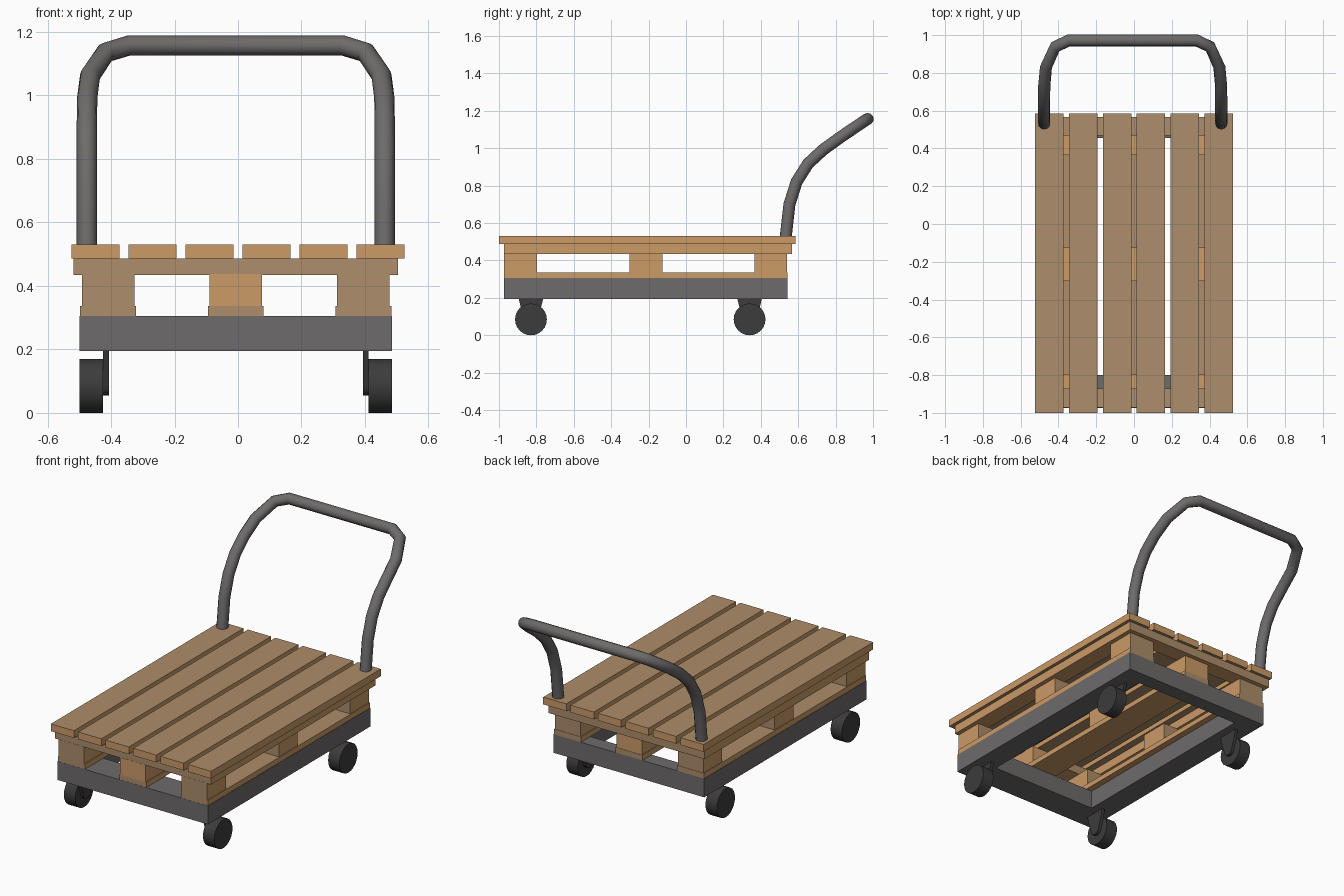
import bpy, bmesh, math
from mathutils import Vector

if "Cube" in bpy.data.objects:
    bpy.data.objects.remove(bpy.data.objects["Cube"])

CX = -0.007  # centre line of everything below the planks


def material(name, r, g, b):
    m = bpy.data.materials.new(name)
    m.diffuse_color = (r, g, b, 1)
    m.use_nodes = True
    m.node_tree.nodes["Principled BSDF"].inputs["Base Color"].default_value = m.diffuse_color
    return m


DULL = material("weathered_wood", 0.42, 0.27, 0.145)
TAN = material("fresh_wood", 0.60, 0.325, 0.137)
STEEL = material("grey_steel", 0.155, 0.145, 0.145)
DARK = material("dark_rubber", 0.045, 0.045, 0.045)


def finish(bm, name, mats, smooth=False):
    bmesh.ops.recalc_face_normals(bm, faces=bm.faces)
    me = bpy.data.meshes.new(name)
    bm.to_mesh(me)
    bm.free()
    ob = bpy.data.objects.new(name, me)
    bpy.context.collection.objects.link(ob)
    for m in mats:
        me.materials.append(m)
    if smooth:
        bpy.ops.object.select_all(action='DESELECT')
        ob.select_set(True)
        bpy.context.view_layer.objects.active = ob
        bpy.ops.object.shade_smooth_by_angle(angle=math.radians(40))
    return ob


def box(name, x0, x1, y0, y1, z0, z1, mats, dull=None):
    """Box from its limits; faces whose normal passes `dull` get material 1."""
    bm = bmesh.new()
    bmesh.ops.create_cube(bm, size=1)
    for v in bm.verts:
        v.co = Vector(((x0 + x1) / 2 + v.co.x * (x1 - x0),
                       (y0 + y1) / 2 + v.co.y * (y1 - y0),
                       (z0 + z1) / 2 + v.co.z * (z1 - z0)))
    bm.normal_update()
    if dull:
        for f in bm.faces:
            f.material_index = 1 if dull(f.normal) else 0
    return finish(bm, name, mats)


WOOD = [TAN, DULL]

# deck planks
for i in range(6):
    x = (i - 2.5) * 0.1795
    box(f"deck_plank_{i+1}", x - 0.0755, x + 0.0755, -1.0, 0.585, 0.487, 0.53,
        WOOD, lambda n: abs(n.z) > 0.5)

# ring of boards under the planks
ends = lambda n: abs(n.y) > 0.5 or n.z > 0.5
for name, y0, y1 in (("front", -0.972, -0.87), ("back", 0.468, 0.567)):
    box(f"{name}_cross_board", CX - 0.511, CX + 0.511, y0, y1, 0.435, 0.487, WOOD, ends)
for name, s in (("left", -1), ("right", 1)):
    a, b = sorted((CX + s * 0.511, CX + s * 0.41))
    box(f"{name}_side_board", a, b, -0.87, 0.468, 0.435, 0.487, WOOD)

# pallet skids and spacer blocks
for col, x in (("left", -0.402), ("middle", 0), ("right", 0.402)):
    x += CX
    box(f"{col}_skid", x - 0.088, x + 0.088, -0.972, 0.543, 0.305, 0.336, WOOD, ends)
    rule = None if col == "middle" else (lambda n: abs(n.y) > 0.5)
    for row, y in (("front", -0.885), ("centre", -0.213), ("back", 0.453)):
        box(f"{row}_{col}_block", x - 0.083, x + 0.083, y - 0.088, y + 0.088,
            0.336, 0.437, WOOD, rule)

# steel chassis: open rectangle
for name, y0, y1 in (("front", -0.973, -0.80), ("back", 0.455, 0.543)):
    box(f"{name}_chassis_bar", CX - 0.492, CX + 0.492, y0, y1, 0.195, 0.305, [STEEL])
for name, s in (("left", -1), ("right", 1)):
    a, b = sorted((CX + s * 0.492, CX + s * 0.352))
    box(f"{name}_chassis_bar", a, b, -0.80, 0.455, 0.195, 0.305, [STEEL])


def extrude_x(name, profile, x0, x1, mat):
    """Prism along x from a (y, z) outline."""
    bm = bmesh.new()
    f = bm.faces.new([bm.verts.new((x0, y, z)) for y, z in profile])
    new = bmesh.ops.extrude_face_region(bm, geom=[f])["geom"]
    bmesh.ops.translate(bm, vec=(x1 - x0, 0, 0),
                        verts=[g for g in new if isinstance(g, bmesh.types.BMVert)])
    return finish(bm, name, [mat], smooth=True)


# wheels with their hanger plates on the inner side
for row, y in (("front", -0.829), ("back", 0.34)):
    for side, s in (("left", -1), ("right", 1)):
        disc = [(y + 0.085 * math.cos(math.tau * k / 24),
                 0.085 + 0.085 * math.sin(math.tau * k / 24)) for k in range(24)]
        extrude_x(f"{row}_{side}_wheel", disc, CX + s * 0.418, CX + s * 0.492, DARK)
        plate = [(y - 0.066, 0.197), (y - 0.052, 0.14)]
        plate += [(y - 0.034 * math.cos(math.pi * k / 8),
                   0.089 - 0.034 * math.sin(math.pi * k / 8)) for k in range(9)]
        plate += [(y + 0.052, 0.14), (y + 0.066, 0.197)]
        extrude_x(f"{row}_{side}_wheel_hanger", plate, CX + s * 0.4, CX + s * 0.4185, DARK)

# push handle: tube swept along a mirrored path
half = [(0.469, 0.528, 0.48), (0.469, 0.553, 0.70), (0.469, 0.591, 0.82),
        (0.469, 0.652, 0.917), (0.468, 0.733, 0.992), (0.459, 0.83, 1.062),
        (0.41, 0.938, 1.135), (0.338, 0.972, 1.157)]
path = [Vector((CX - x, y, z)) for x, y, z in half]
path += [Vector((CX + x, y, z)) for x, y, z in reversed(half)]
cu = bpy.data.curves.new("push_handle", 'CURVE')
cu.dimensions = '3D'
cu.bevel_depth = 0.032
cu.bevel_resolution = 4
cu.use_fill_caps = True
sp = cu.splines.new('POLY')
sp.points.add(len(path) - 1)
for p, co in zip(sp.points, path):
    p.co = (*co, 1)
cu.materials.append(STEEL)
handle = bpy.data.objects.new("push_handle", cu)
bpy.context.collection.objects.link(handle)
bpy.ops.object.select_all(action='DESELECT')
handle.select_set(True)
bpy.context.view_layer.objects.active = handle
bpy.ops.object.convert(target='MESH')
bpy.ops.object.shade_smooth_by_angle(angle=math.radians(40))
